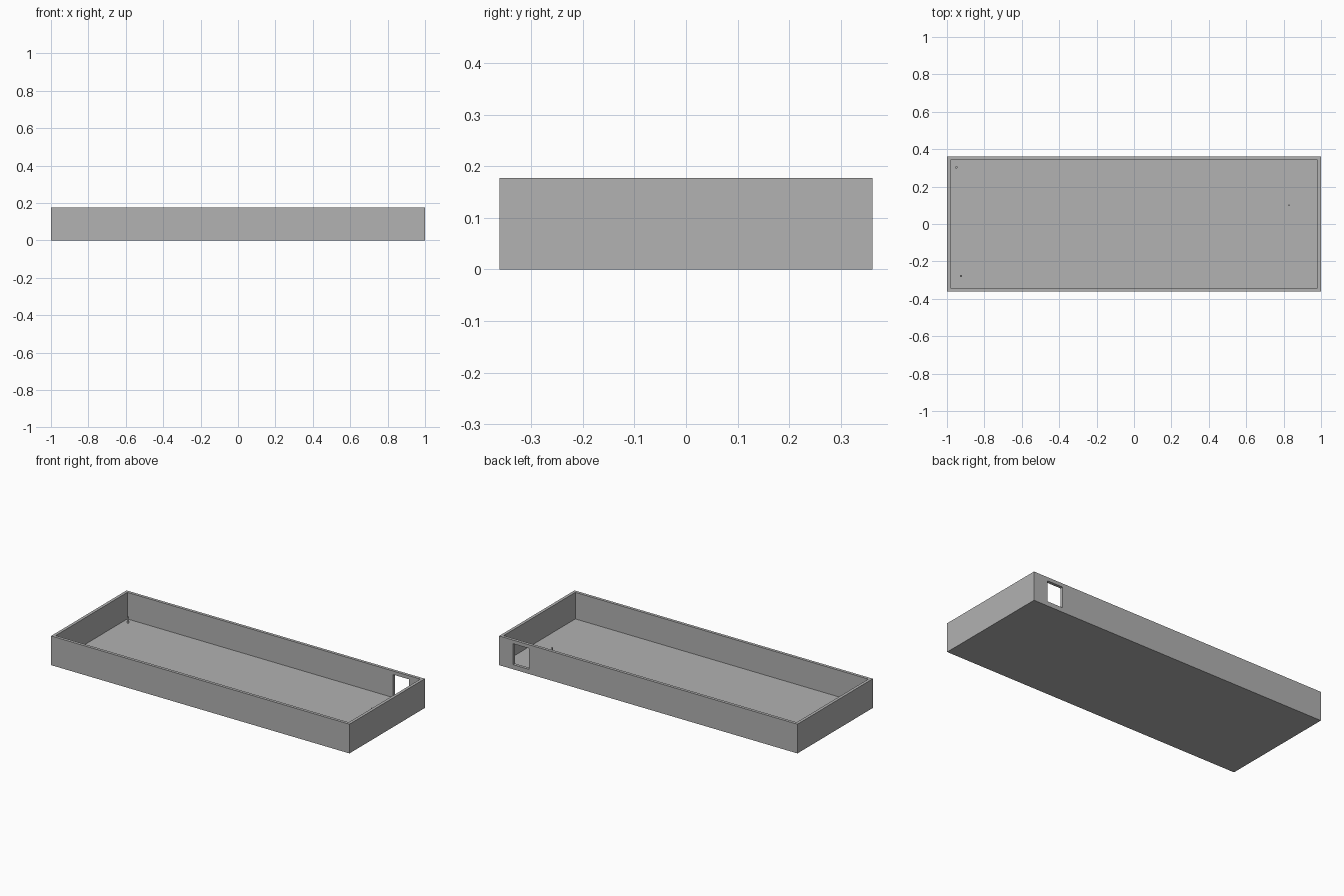
import bpy
import bmesh

if "Cube" in bpy.data.objects:
    bpy.data.objects.remove(bpy.data.objects["Cube"])

W, D, H = 2.0, 0.722, 0.177      # outer size of the tray
WALL, FLOOR = 0.018, 0.016       # wall and floor thickness

grey = bpy.data.materials.new("mid grey")
grey.diffuse_color = (0.445, 0.445, 0.445, 1)
grey.use_nodes = True
grey.node_tree.nodes["Principled BSDF"].inputs["Base Color"].default_value = grey.diffuse_color


def make_object(name, bm):
    mesh = bpy.data.meshes.new(name)
    bm.to_mesh(mesh)
    bm.free()
    obj = bpy.data.objects.new(name, mesh)
    bpy.context.collection.objects.link(obj)
    mesh.materials.append(grey)
    return obj


def box(lo, hi):
    bm = bmesh.new()
    bmesh.ops.create_cube(bm, size=1)
    for v in bm.verts:
        v.co = [hi[i] if v.co[i] > 0 else lo[i] for i in range(3)]
    return bm


# Open tray: inset the top face, then extrude it down to the floor
bm = box((-W / 2, -D / 2, 0), (W / 2, D / 2, H))
bm.normal_update()
top = max(bm.faces, key=lambda f: f.calc_center_median().z)
bmesh.ops.inset_region(bm, faces=[top], thickness=WALL, use_even_offset=True)
inner = bmesh.ops.extrude_discrete_faces(bm, faces=[top])["faces"][0]
for v in inner.verts:
    v.co.z = FLOOR
bmesh.ops.recalc_face_normals(bm, faces=bm.faces)
tray = make_object("tray", bm)

# Rectangular opening through the back wall
cutter = make_object("opening_cutter", box((0.80, D / 2 - 0.05, 0.028), (0.906, D / 2 + 0.05, 0.155)))
cutter.hide_render = True
cut = tray.modifiers.new("opening", "BOOLEAN")
cut.operation = "DIFFERENCE"
cut.solver = "EXACT"
cut.object = cutter
bpy.context.view_layer.objects.active = tray
bpy.ops.object.modifier_apply(modifier=cut.name)
bpy.data.objects.remove(cutter)

# Small pegs standing on the floor
for name, x, y, r in (("back_left_peg", -0.95, 0.303, 0.006),
                      ("front_left_peg", -0.925, -0.278, 0.006),
                      ("right_peg", 0.828, 0.10, 0.004)):
    bm = bmesh.new()
    bmesh.ops.create_cone(bm, cap_ends=True, segments=12, radius1=r, radius2=r, depth=0.037)
    peg = make_object(name, bm)
    peg.location = (x, y, FLOOR + 0.0185)
